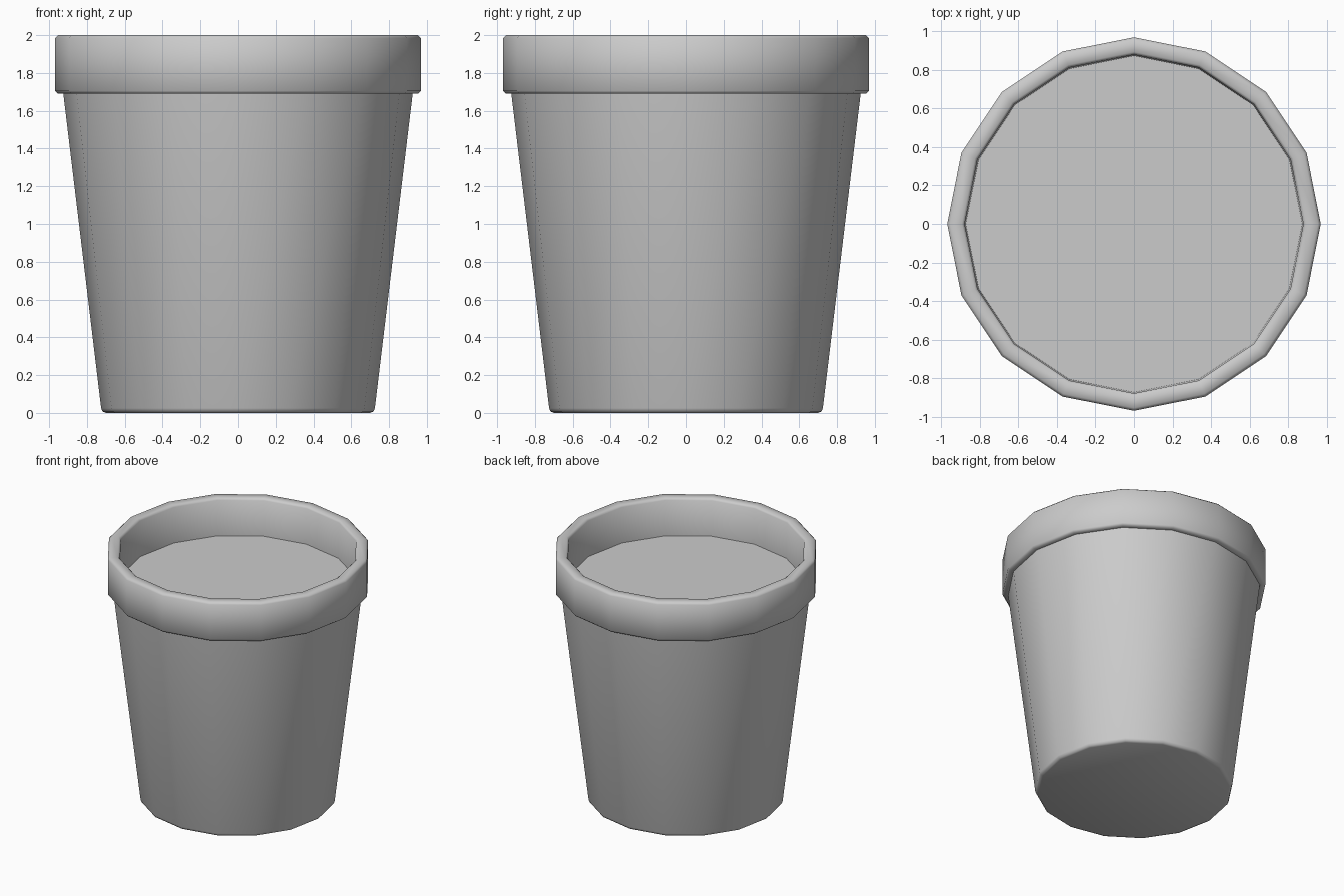
import bpy, bmesh, math

if "Cube" in bpy.data.objects:
    bpy.data.objects.remove(bpy.data.objects["Cube"])

SIDES = 16


def lathe(name, profile, cap_start=False, cap_end=False):
    """Revolve (radius, z) points around z into a 16-sided object."""
    bm = bmesh.new()
    rings = []
    for r, z in profile:
        rings.append([bm.verts.new((r * math.cos(2 * math.pi * i / SIDES),
                                    r * math.sin(2 * math.pi * i / SIDES), z))
                      for i in range(SIDES)])
    for a, b in zip(rings, rings[1:]):
        for i in range(SIDES):
            j = (i + 1) % SIDES
            bm.faces.new((a[i], a[j], b[j], b[i]))
    if cap_start:
        bm.faces.new(rings[0][::-1])
    if cap_end:
        bm.faces.new(rings[-1])
    mesh = bpy.data.meshes.new(name)
    bm.to_mesh(mesh)
    bm.free()
    obj = bpy.data.objects.new(name, mesh)
    bpy.context.collection.objects.link(obj)
    bpy.ops.object.select_all(action='DESELECT')
    obj.select_set(True)
    bpy.context.view_layer.objects.active = obj
    bpy.ops.object.shade_smooth_by_angle(angle=math.radians(50))
    return obj


# Pot: bevelled base, tapered wall, thick rim, inner wall down to the soil
lathe("pot", [
    (0.70, 0.0), (0.718, 0.008), (0.725, 0.025),
    (0.925, 1.69), (0.955, 1.69), (0.968, 1.705),
    (0.968, 1.985), (0.953, 2.0),
    (0.892, 2.0), (0.878, 1.985), (0.872, 1.70),
], cap_start=True)

# Soil: flat surface filling the pot just below the rim
lathe("soil", [(0.872, 1.685), (0.872, 1.70)], cap_end=True)
